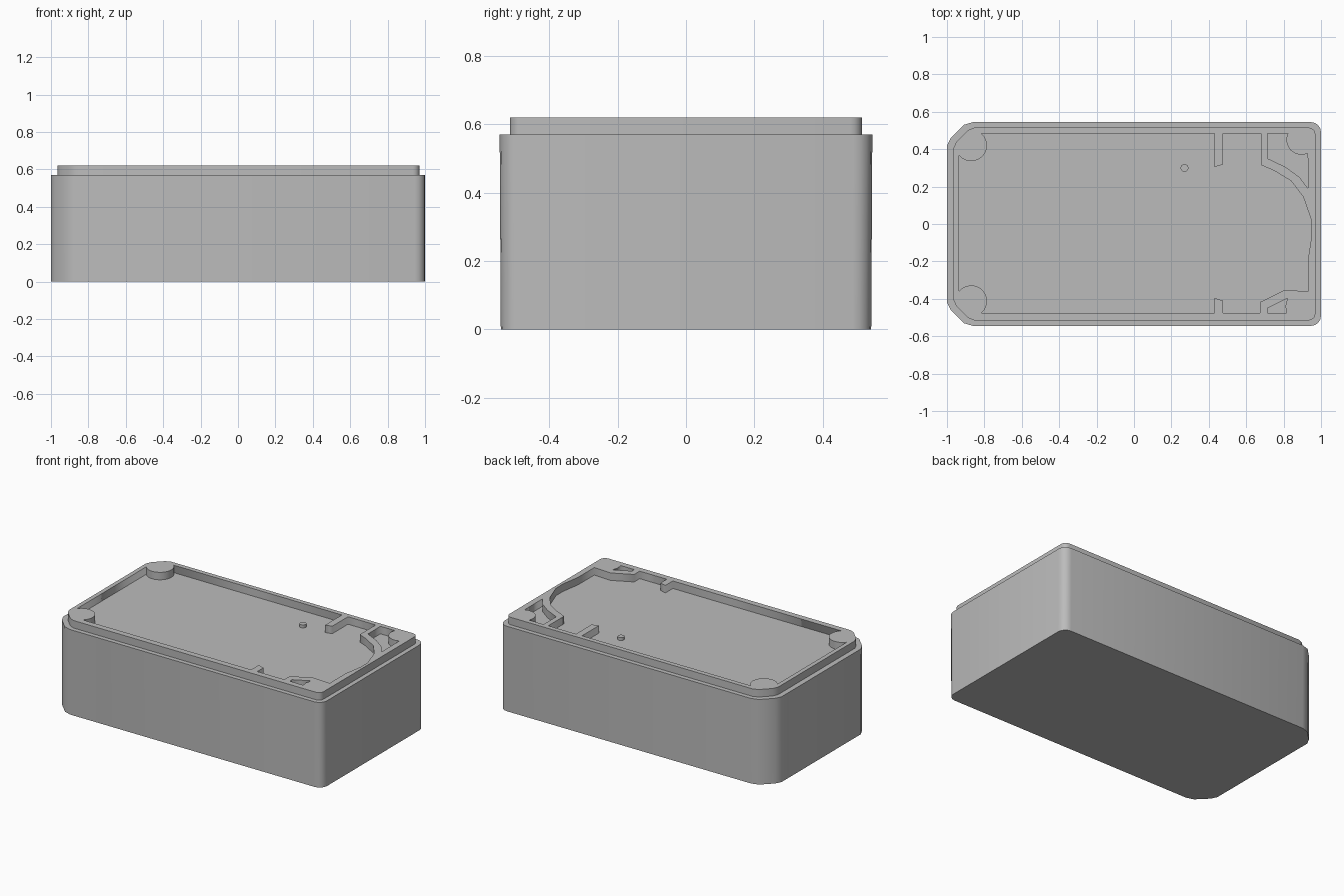
import bpy
import math

if "Cube" in bpy.data.objects:
    bpy.data.objects.remove(bpy.data.objects["Cube"], do_unlink=True)

grey = bpy.data.materials.new("plain grey")
grey.use_nodes = True
colour = (0.5, 0.5, 0.5, 1)
grey.diffuse_color = colour
grey.node_tree.nodes["Principled BSDF"].inputs["Base Color"].default_value = colour


def arc(cx, cy, r, start, end, steps=8):
    """Points on an arc, angles in degrees."""
    angles = [math.radians(start + (end - start) * i / steps) for i in range(steps + 1)]
    return [(cx + r * math.cos(a), cy + r * math.sin(a)) for a in angles]


def slab(name, loops, z0, z1):
    """Extrude an outline, with any further loops cut through as holes."""
    curve = bpy.data.curves.new(name, "CURVE")
    curve.dimensions = "2D"
    curve.fill_mode = "BOTH"
    curve.extrude = (z1 - z0) / 2
    for loop in loops:
        spline = curve.splines.new("POLY")
        spline.points.add(len(loop) - 1)
        for point, (x, y) in zip(spline.points, loop):
            point.co = (x, y, 0, 1)
        spline.use_cyclic_u = True
    obj = bpy.data.objects.new(name, curve)
    bpy.context.collection.objects.link(obj)
    obj.location.z = (z0 + z1) / 2
    bpy.ops.object.select_all(action="DESELECT")
    obj.select_set(True)
    bpy.context.view_layer.objects.active = obj
    bpy.ops.object.convert(target="MESH")
    obj = bpy.context.object
    obj.data.materials.clear()
    obj.data.materials.append(grey)
    return obj


def mirrored(half):
    """Close an upper half outline with its reflection in y."""
    return half + [(x, -y) for x, y in reversed(half)]


# Main case: broad clipped corners at one end, small rounded ones at the other
case_half = [(-1, 0.42), (-0.98, 0.46), (-0.91, 0.53), (-0.86, 0.545)]
case_half += arc(0.945, 0.49, 0.055, 90, 0, 4)
case = slab("case_body", [mirrored(case_half)], 0, 0.57)
for v in case.data.vertices:
    if v.co.z < 0:
        v.co.y *= 0.994

# Raised lip with corner posts, ribs and the curved end wall
lip_half = [(-0.965, 0.405), (-0.95, 0.44), (-0.89, 0.50), (-0.855, 0.515)]
lip_half += arc(0.935, 0.48, 0.035, 90, 0, 4)

pocket = arc(-0.87, 0.42, 0.084, 218, 407, 12)
pocket += [(-0.815, 0.483), (0.43, 0.483), (0.43, 0.305), (0.475, 0.318),
           (0.475, 0.483), (0.68, 0.483), (0.68, 0.315), (0.75, 0.285),
           (0.84, 0.23), (0.905, 0.145), (0.95, 0.015), (0.95, -0.06),
           (0.93, -0.19), (0.93, -0.36), (0.805, -0.353), (0.675, -0.417),
           (0.675, -0.475), (0.475, -0.475), (0.475, -0.41), (0.43, -0.395),
           (0.43, -0.475), (-0.815, -0.475)]
pocket += arc(-0.87, -0.412, 0.084, -47, 142, 12)

# Small hollows behind the curved wall
back_hollow = [(0.715, 0.483)] + arc(0.895, 0.45, 0.08, 155, 295, 8)
back_hollow += [(0.93, 0.19), (0.885, 0.25), (0.81, 0.305), (0.715, 0.35)]
front_hollow = [(0.715, -0.475), (0.815, -0.475), (0.81, -0.44),
                (0.82, -0.397), (0.715, -0.45)]

slab("raised_lip", [mirrored(lip_half), pocket, back_hollow, front_hollow], 0.57, 0.62)

# Locating peg on the floor
slab("locating_peg", [arc(0.27, 0.3, 0.021, 0, 337.5, 15)], 0.57, 0.59)
